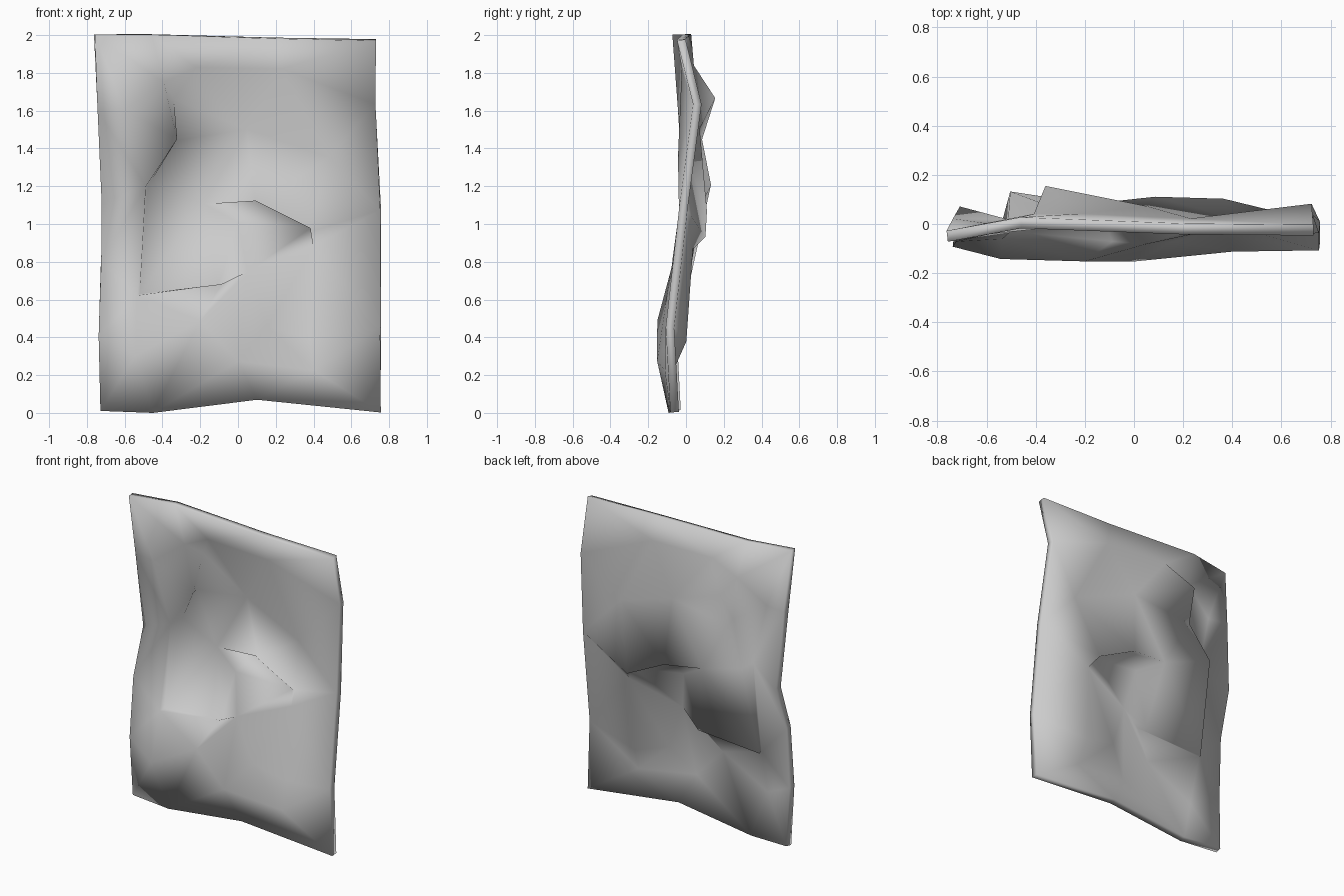
import bpy, math
from mathutils import Vector
from mathutils.geometry import delaunay_2d_cdt

if "Cube" in bpy.data.objects:
    bpy.data.objects.remove(bpy.data.objects["Cube"])

# Outline of the sheet, counter-clockwise from the lower left: x, z, depth y
rim = [(-.725, .01, -.05), (-.45, .0, -.07), (.1, .07, -.085), (.755, .0, -.06),
       (.755, .45, -.085), (.755, 1.07, -.015), (.725, 1.63, .06), (.73, 1.97, -.025),
       (.2, 1.98, -.02), (-.46, 2.0, .005), (-.76, 2.0, -.05), (-.74, 1.6, .0),
       (-.715, 1.1, .05), (-.725, .8, -.05), (-.735, .4, -.07)]

# Dents and ridges inside the sheet
dents = {
    "flap_mid": (-.6, 1.6, -.02), "flap_top": (-.4, 1.75, .02),
    "flap_tip": (-.34, 1.45, .0), "flap_side": (-.5, 1.2, .0), "flap_low": (-.54, .61, -.04),
    "back_peak": (-.33, 1.66, .135), "back_mid": (-.29, 1.44, .07), "back_side": (-.44, 1.2, .115),
    "tongue_l": (-.5, .63, -.015), "tongue_r": (-.1, .67, -.01), "tongue_top": (-.18, 1.1, .06),
    "under": (-.08, .63, -.06), "bulge_l": (-.54, .3, -.12), "bulge_m": (-.2, .48, -.13),
    "ridge": (.05, .74, -.06), "ridge_top": (0, 1.0, .0), "bulge_r": (0, .27, -.13),
    "pocket_low": (.15, .45, -.05), "pocket_base": (.38, .38, -.02),
    "lip_l": (.09, 1.1, .045), "pocket_l": (.09, 1.17, .095),
    "lip_r": (.37, .96, .035), "pocket_r": (.39, 1.03, .085), "pocket_side": (.4, .87, .015),
    "right_mid": (.48, 1.35, -.02), "panel_tr": (.23, 1.82, .0), "panel_tl": (-.22, 1.83, .02),
    "panel_mid": (.05, 1.5, .05), "lower_right": (.4, .22, -.09)}

# Folds: shift these points so one layer tucks behind the other (dx, dz)
tucks = {"back_peak": (-.02, 0), "back_mid": (-.07, 0), "back_side": (-.05, 0),
         "tongue_l": (-.03, -.02), "pocket_l": (0, -.09), "pocket_r": (-.02, -.09),
         "tongue_r": (0, -.02), "under": (0, .03)}

# Crease lines that the mesh edges must follow
creases = ["flap_top flap_tip flap_side flap_low", "panel_tl back_peak back_mid back_side tongue_l tongue_r tongue_top",
           "flap_top back_peak", "lip_l lip_r pocket_side", "pocket_l pocket_r",
           "lip_l pocket_l", "flap_low tongue_l", "bulge_l bulge_m ridge bulge_r",
           "flap_low under", "ridge_top ridge pocket_low pocket_base",
           "panel_tl panel_tr right_mid"]

n = len(rim)
names = list(dents)
pts = rim + list(dents.values())
idx = {name: n + i for i, name in enumerate(names)}
edges = []
for line in creases:
    k = [idx[w] for w in line.split()]
    edges += list(zip(k, k[1:]))
edges += [(5, idx["pocket_side"]), (4, idx["pocket_base"])]

# Triangulate in the front plane, then push each point to its depth and tuck the folds
co, _, faces, orig, _, _ = delaunay_2d_cdt(
    [Vector((x, z)) for x, z, y in pts], edges, [list(range(n))], 1, 1e-5)
verts = []
for c, o in zip(co, orig):
    y = pts[o[0]][2] if o else 0.0
    dx, dz = tucks.get(names[o[0] - n], (0, 0)) if o and o[0] >= n else (0, 0)
    verts.append((c.x + dx, y, c.y + dz))
mesh = bpy.data.meshes.new("crumpled_sheet")
mesh.from_pydata(verts, [], [list(f) for f in faces])
mesh.update()
sheet = bpy.data.objects.new("crumpled_sheet", mesh)
bpy.context.collection.objects.link(sheet)

# Sheet thickness
solid = sheet.modifiers.new("thickness", 'SOLIDIFY')
solid.thickness = .045
solid.offset = 0
bpy.context.view_layer.objects.active = sheet
sheet.select_set(True)
bpy.ops.object.modifier_apply(modifier="thickness")
bpy.ops.object.shade_smooth()
zmin = min(v.co.z for v in sheet.data.vertices)
for v in sheet.data.vertices:
    v.co.z -= zmin
